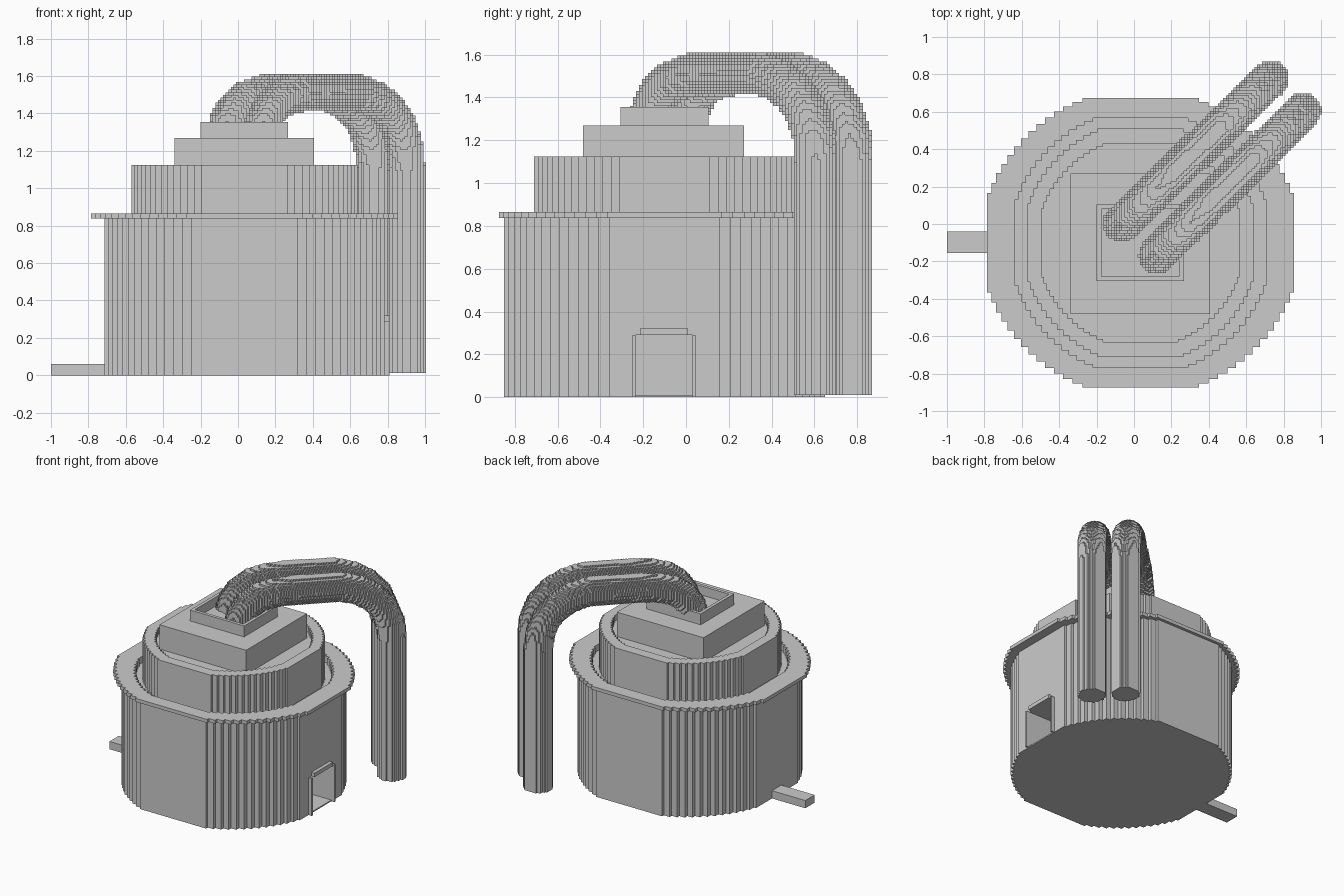
import bpy, bmesh, math
from mathutils import Vector

if "Cube" in bpy.data.objects:
    bpy.data.objects.remove(bpy.data.objects["Cube"])

CX, CY = 0.035, -0.10


def add_object(name, bm):
    bmesh.ops.recalc_face_normals(bm, faces=bm.faces)
    me = bpy.data.meshes.new(name)
    bm.to_mesh(me)
    bm.free()
    ob = bpy.data.objects.new(name, me)
    bpy.context.collection.objects.link(ob)
    return ob


def stair_outline(rx, ry, steps=13):
    """Circle with four flat sides and stair-stepped corners."""
    a, b = 0.38 * rx, 0.345 * ry
    r0, r1 = math.hypot(rx, b), math.hypot(a, ry)
    t0, t1 = math.atan2(b, rx), math.atan2(ry, a)
    arc = []
    for i in range(steps + 1):
        f = i / steps
        t, r = t0 + (t1 - t0) * f, r0 + (r1 - r0) * f
        arc.append((r * math.cos(t), r * math.sin(t)))
    quad = []
    for p, q in zip(arc, arc[1:]):
        quad += [p, (q[0], p[1])]
    quad.append(arc[-1])
    pts = quad + [(-x, y) for x, y in reversed(quad)]
    return pts + [(-x, -y) for x, y in pts]


def rect_outline(rx, ry):
    return [(rx, ry), (-rx, ry), (-rx, -ry), (rx, -ry)]


def loft(name, outline, levels, cx=CX, cy=CY):
    """Closed solid through (rx, ry, z) loops, capped at both ends."""
    bm = bmesh.new()
    loops = [[bm.verts.new((cx + x, cy + y, z)) for x, y in outline(rx, ry)]
             for rx, ry, z in levels]
    for lo, hi in zip(loops, loops[1:]):
        for i in range(len(lo)):
            j = (i + 1) % len(lo)
            bm.faces.new((lo[i], lo[j], hi[j], hi[i]))
    bm.faces.new(loops[0])
    bm.faces.new(loops[-1])
    return add_object(name, bm)


def box(name, x0, x1, y0, y1, z0, z1):
    return loft(name, rect_outline,
                [((x1 - x0) / 2, (y1 - y0) / 2, z) for z in (z0, z1)],
                (x0 + x1) / 2, (y0 + y1) / 2)


# Main drum with overhanging rim and a groove in its top
drum = loft("drum", stair_outline, [
    (0.748, 0.75, 0), (0.748, 0.75, 0.838), (0.82, 0.773, 0.838),
    (0.82, 0.773, 0.865), (0.67, 0.667, 0.865), (0.67, 0.667, 0.815)])

# Second tier with a raised edge
loft("upper_drum", stair_outline, [
    (0.605, 0.61, 0.80), (0.605, 0.61, 1.125),
    (0.53, 0.53, 1.125), (0.53, 0.53, 1.08)])

# Square tier and the open-topped collar on it
loft("square_tier", rect_outline,
     [(0.373, 0.375, 1.07), (0.373, 0.375, 1.27)], 0.033, -0.105)
loft("collar", rect_outline, [
    (0.233, 0.205, 1.26), (0.233, 0.205, 1.355),
    (0.208, 0.18, 1.355), (0.208, 0.18, 1.285)], 0.033, -0.10)

# Doorway recess cut into the right side
cutter = box("doorway_cutter", 0.55, 0.95, -0.235, 0.03, 0.01, 0.29)
cutter.hide_render = True
cutter.hide_viewport = True
cut = drum.modifiers.new("doorway", "BOOLEAN")
cut.operation = "DIFFERENCE"
cut.solver = "EXACT"
cut.object = cutter

# Door frame
for side, y in (("front", -0.25), ("back", 0.03)):
    box("door_post_" + side, 0.77, 0.81, y, y + 0.015, 0, 0.29)
box("door_lintel", 0.77, 0.81, -0.215, 0.01, 0.29, 0.32)

# Spout bar on the left
box("spout", -1.0, -0.70, -0.155, -0.04, 0, 0.06)


def pipe(name, start, end):
    """Blocky round pipe rising from the collar, over and down to the floor."""
    path = [(0, 1.27), (0.02, 1.35), (0.07, 1.42), (0.15, 1.475), (0.27, 1.505),
            (0.40, 1.512), (0.74, 1.512), (0.87, 1.475), (0.97, 1.415),
            (1.05, 1.33), (1.095, 1.22), (1.11, 1.10), (1.11, 0.01)]
    a, b = Vector(start), Vector(end)
    cu = bpy.data.curves.new(name, "CURVE")
    cu.dimensions = "3D"
    cu.bevel_depth = 0.1
    cu.bevel_resolution = 6
    cu.use_fill_caps = True
    sp = cu.splines.new("POLY")
    sp.points.add(len(path) - 1)
    for pt, (s, z) in zip(sp.points, path):
        p = a.lerp(b, s / 1.11)
        pt.co = (p.x, p.y, z, 1)
    tmp = bpy.data.objects.new(name + "_curve", cu)
    bpy.context.collection.objects.link(tmp)
    dg = bpy.context.evaluated_depsgraph_get()
    me = bpy.data.meshes.new_from_object(tmp.evaluated_get(dg))
    bpy.data.objects.remove(tmp)
    bm = bmesh.new()
    bm.from_mesh(me)
    bmesh.ops.remove_doubles(bm, verts=bm.verts, dist=0.0005)
    ob = add_object(name, bm)
    blocks = ob.modifiers.new("blocks", "REMESH")
    blocks.mode = "BLOCKS"
    blocks.octree_depth = 7
    blocks.scale = 0.9
    blocks.use_remove_disconnected = False


pipe("pipe_back", (-0.07, 0.0), (0.73, 0.775))
pipe("pipe_front", (0.12, -0.17), (0.902, 0.605))
